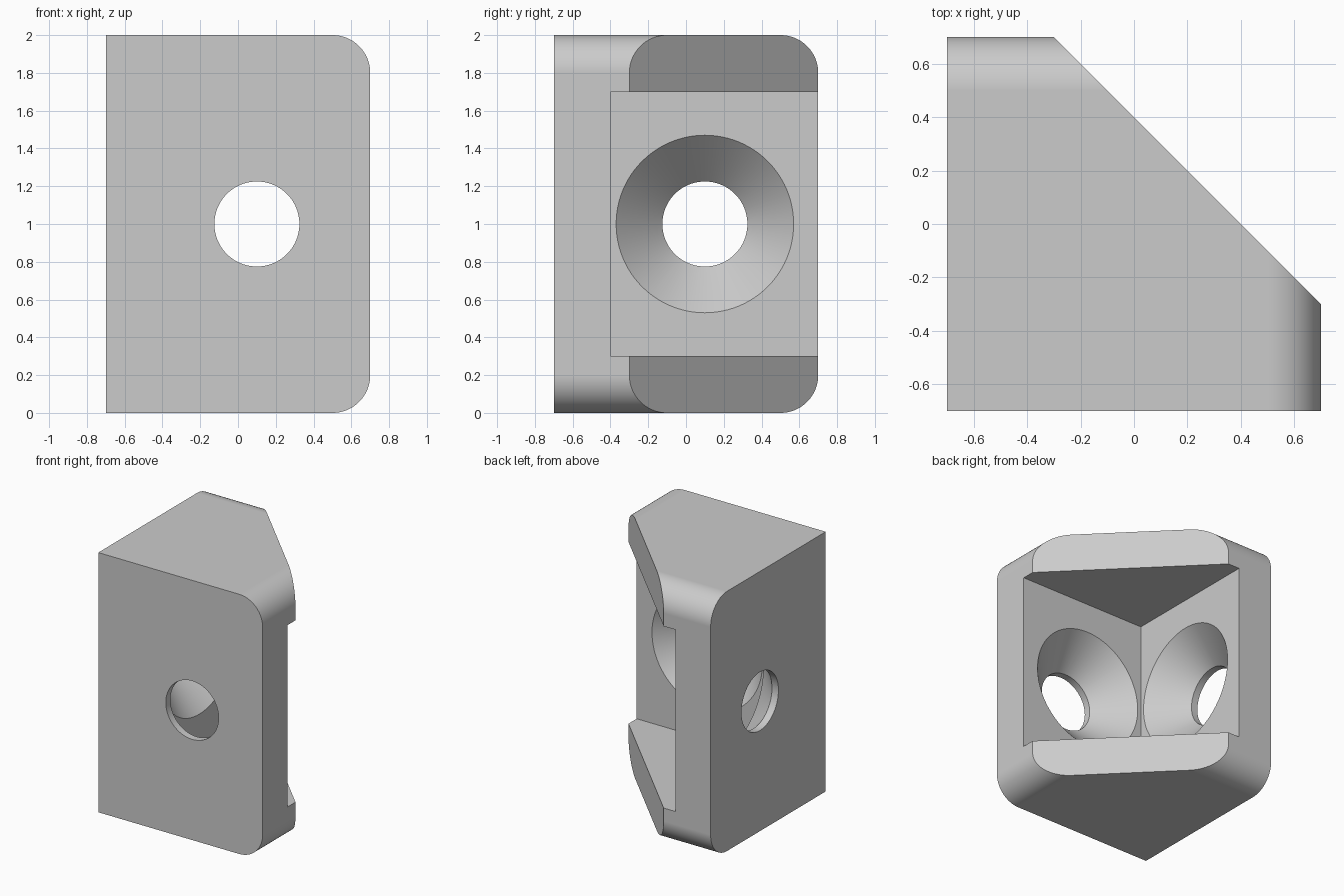
import bpy, bmesh, math
from mathutils import Matrix, Vector

cube = bpy.data.objects.get("Cube")
if cube:
    bpy.data.objects.remove(cube, do_unlink=True)

grey = bpy.data.materials.new("light grey")
grey.use_nodes = True
colour = (0.6, 0.6, 0.6, 1)
grey.diffuse_color = colour
grey.node_tree.nodes["Principled BSDF"].inputs["Base Color"].default_value = colour


def prism(name, points, lo, hi, axis):
    """Extrude a flat outline from lo to hi along one axis."""
    place = {"x": lambda u, v, w: (w, u, v),
             "y": lambda u, v, w: (u, w, v),
             "z": lambda u, v, w: (u, v, w)}[axis]
    bm = bmesh.new()
    face = bm.faces.new([bm.verts.new(place(u, v, lo)) for u, v in points])
    top = bmesh.ops.extrude_face_region(bm, geom=[face])["geom"]
    bmesh.ops.translate(bm, vec=Vector(place(0, 0, hi - lo)),
                        verts=[g for g in top if isinstance(g, bmesh.types.BMVert)])
    return finish(name, bm)


def finish(name, bm):
    bmesh.ops.recalc_face_normals(bm, faces=bm.faces)
    mesh = bpy.data.meshes.new(name)
    bm.to_mesh(mesh)
    bm.free()
    mesh.materials.append(grey)
    ob = bpy.data.objects.new(name, mesh)
    bpy.context.collection.objects.link(ob)
    return ob


def turned(name, profile, steps=96):
    """Solid of revolution about z from (radius, height) points."""
    bm = bmesh.new()
    rings = [[bm.verts.new((r * math.cos(math.tau * i / steps),
                            r * math.sin(math.tau * i / steps), h))
              for i in range(steps)] for r, h in profile]
    for a, b in zip(rings, rings[1:]):
        for i in range(steps):
            j = (i + 1) % steps
            bm.faces.new((a[i], a[j], b[j], b[i]))
    bm.faces.new(rings[0])
    bm.faces.new(rings[-1])
    return finish(name, bm)


def boolean(target, tool, operation):
    mod = target.modifiers.new("cut", "BOOLEAN")
    mod.object, mod.operation, mod.solver = tool, operation, "EXACT"
    bpy.context.view_layer.objects.active = target
    bpy.ops.object.modifier_apply(modifier=mod.name)
    bpy.data.objects.remove(tool, do_unlink=True)


# Plan outline of the bracket with its diagonal rear face
H, R = 0.7, 0.2
body = prism("corner_bracket", [(-H, -H), (H, -H), (H, -0.3), (-0.3, H), (-H, H)],
             -0.1, 2.1, "z")

# Side outline with rounded outer corners, used in both directions
arc = [(R * math.cos(math.pi / 2 * i / 24), R * math.sin(math.pi / 2 * i / 24))
       for i in range(25)]
outline = [(-1, 0)] + [(H - R + c, R - s) for c, s in reversed(arc)]
outline += [(H - R + c, 2 - R + s) for c, s in arc] + [(-1, 2)]
for axis in "xy":
    boolean(body, prism("rounding_" + axis, outline, -1.2, 1.2, axis), "INTERSECT")

# Open pocket between the two end gussets
boolean(body, prism("pocket", [(-0.4, -0.4), (1, -0.4), (1, 1), (-0.4, 1)],
                    0.3, 1.7, "z"), "DIFFERENCE")

# Countersunk screw hole through each wall
hole = [(0.225, -0.9), (0.225, -0.645), (0.47, -0.4), (0.47, -0.36)]
for axis in "xy":
    screw = turned("screw_hole_" + axis, hole)
    if axis == "x":
        turn, spot = Matrix.Rotation(math.pi / 2, 4, "Y"), (0, 0.1, 1)
    else:
        turn, spot = Matrix.Rotation(-math.pi / 2, 4, "X"), (0.1, 0, 1)
    screw.data.transform(Matrix.Translation(spot) @ turn)
    boolean(body, screw, "DIFFERENCE")

# Smooth curved surfaces, crisp edges
bpy.ops.object.select_all(action="DESELECT")
body.select_set(True)
bpy.context.view_layer.objects.active = body
bpy.ops.object.shade_smooth_by_angle(angle=math.radians(25))
weighted = body.modifiers.new("even normals", "WEIGHTED_NORMAL")
weighted.keep_sharp = True
